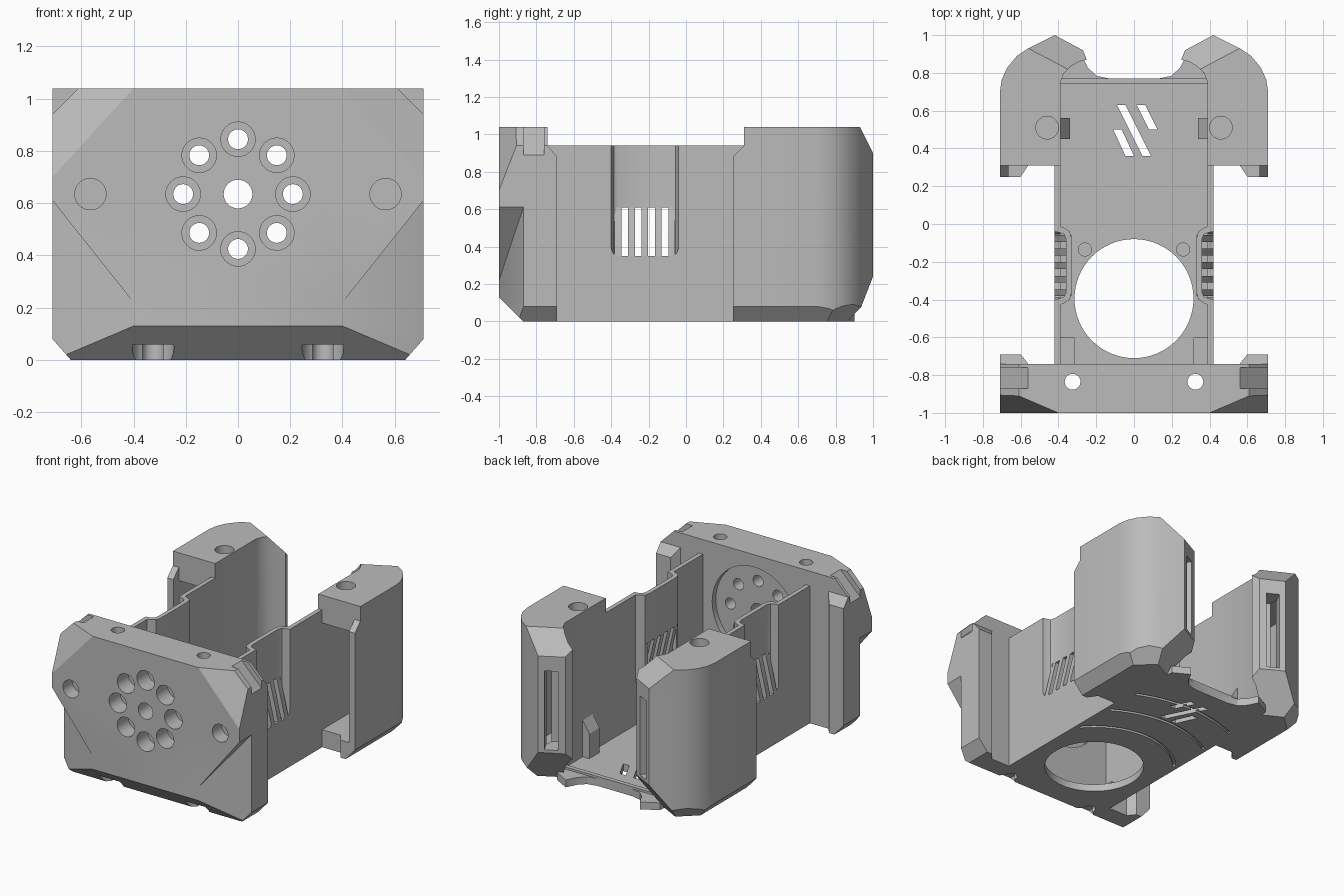
import bpy, bmesh, math
from mathutils import Vector

cube = bpy.data.objects.get("Cube")
if cube:
    bpy.data.objects.remove(cube)

grey = bpy.data.materials.new("matte grey")
grey.use_nodes = True
colour = (0.5, 0.5, 0.5, 1)
grey.diffuse_color = colour
grey.node_tree.nodes["Principled BSDF"].inputs["Base Color"].default_value = colour


def add(name, bm):
    bmesh.ops.recalc_face_normals(bm, faces=bm.faces)
    mesh = bpy.data.meshes.new(name)
    bm.to_mesh(mesh)
    bm.free()
    mesh.materials.append(grey)
    ob = bpy.data.objects.new(name, mesh)
    bpy.context.scene.collection.objects.link(ob)
    return ob


def prism(name, points, axis, lo, hi):
    """Extrude a 2D outline along an axis."""
    place = {"x": lambda p, h: (h, p[0], p[1]),
             "y": lambda p, h: (p[0], h, p[1]),
             "z": lambda p, h: (p[0], p[1], h)}[axis]
    bm = bmesh.new()
    face = bm.faces.new([bm.verts.new(place(p, lo)) for p in points])
    top = bmesh.ops.extrude_face_region(bm, geom=[face])["geom"]
    move = Vector(place((0, 0), hi - lo))
    bmesh.ops.translate(bm, vec=move, verts=[g for g in top if isinstance(g, bmesh.types.BMVert)])
    return add(name, bm)


def box(name, x0, x1, y0, y1, z0, z1):
    return prism(name, [(x0, y0), (x1, y0), (x1, y1), (x0, y1)], "z", z0, z1)


def rod(name, axis, u, v, r, lo, hi, n=32):
    ring = [(u + r * math.cos(2 * math.pi * i / n), v + r * math.sin(2 * math.pi * i / n)) for i in range(n)]
    return prism(name, ring, axis, lo, hi)


def slice_off(ob, point, normal):
    """Remove everything on the normal side of a plane and close the cut."""
    bm = bmesh.new()
    bm.from_mesh(ob.data)
    geom = bm.verts[:] + bm.edges[:] + bm.faces[:]
    cut = bmesh.ops.bisect_plane(bm, geom=geom, plane_co=point, plane_no=normal, clear_outer=True)
    edges = [g for g in cut["geom_cut"] if isinstance(g, bmesh.types.BMEdge)]
    bmesh.ops.contextual_create(bm, geom=edges)
    bmesh.ops.recalc_face_normals(bm, faces=bm.faces)
    bm.to_mesh(ob.data)
    bm.free()


def slice_through(ob, a, b, c, outside):
    """Slice by the plane through three points, dropping the side of 'outside'."""
    a, b, c = Vector(a), Vector(b), Vector(c)
    n = (b - a).cross(c - a)
    slice_off(ob, a, n if n.dot(Vector(outside) - a) > 0 else -n)


def finish(ob, cutters=(), mirror=False):
    """Bake cuts and mirroring, remove the cutters and shade the result."""
    for c in cutters:
        c.hide_render = True
        m = ob.modifiers.new("cut", "BOOLEAN")
        m.operation, m.solver, m.object = "DIFFERENCE", "EXACT", c
    if mirror:
        m = ob.modifiers.new("mirror", "MIRROR")
        m.use_mirror_merge = False
    bpy.context.view_layer.update()
    graph = bpy.context.evaluated_depsgraph_get()
    mesh = bpy.data.meshes.new_from_object(ob.evaluated_get(graph))
    ob.modifiers.clear()
    ob.data = mesh
    for c in cutters:
        bpy.data.objects.remove(c)
    bpy.ops.object.select_all(action="DESELECT")
    ob.select_set(True)
    bpy.context.view_layer.objects.active = ob
    bpy.ops.object.shade_smooth_by_angle(angle=math.radians(28))


# Front plate with chamfered corners
W, H = 0.71, 1.04
plate = box("front_plate", -W, W, -1, -0.74, 0, H)
slice_through(plate, (0, -1, 0.13), (1, -1, 0.13), (0, -0.87, 0), (0, -1, 0))
for s in (1, -1):
    slice_through(plate, (s * W, 0, 0.08), (s * W, 1, 0.08), (s * 0.64, 0, 0), (s, 0, 0))
    slice_through(plate, (s * 0.61, 0, H), (s * 0.61, 1, H), (s * W, 0, 0.94), (s, 0, H))
    slice_through(plate, (s * 0.4, -1, H), (s * W, -1, 0.7), (s * 0.61, -0.91, H), (s, -1, H))

# Vent holes, screw holes, side pockets and strap slots in the plate
cuts = [rod("vent", "y", 0, 0.635, 0.055, -1.1, -0.6),
        rod("fan_recess", "y", 0, 0.635, 0.32, -0.78, -0.7, 48)]
for i in range(8):
    a = i * math.pi / 4
    u, v = 0.21 * math.cos(a), 0.635 + 0.21 * math.sin(a)
    cuts += [rod("bore", "y", u, v, 0.038, -1.1, -0.6), rod("counterbore", "y", u, v, 0.066, -1.1, -0.88)]
for s in (1, -1):
    cuts += [rod("magnet_hole", "y", s * 0.565, 0.635, 0.06, -1.1, -0.9),
             rod("screw_hole", "z", s * 0.325, -0.835, 0.042, -0.1, 1.2),
             rod("screw_head", "z", s * 0.325, -0.915, 0.08, -0.1, 0.06)]
    pocket = prism("pocket", [(s * 0.4, -1), (s * 0.8, -0.83), (s * 0.8, -1.1), (s * 0.4, -1.1)], "z", -0.1, 1)
    slice_through(pocket, (s * 0.4, -1, 0.22), (s * W, -1, 0.61), (s * 0.4, 0, 0.24), (s * 0.4, -1, 1))
    strap = prism("strap_slot", [(s * 0.5, 1.1), (s * 0.53, 1.13), (s * 0.8, 0.86), (s * 0.77, 0.83)],
                  "y", -0.87, -0.76)
    cuts += [pocket, strap]
finish(plate, cuts)

# Flanges behind the plate edges
flange = prism("plate_flange", [(0.56, -0.74), (0.6, -0.69), (W, -0.69), (W, -0.74)], "z", 0, 0.94)
slice_through(flange, (0, -0.74, 0.94), (1, -0.74, 0.94), (0, -0.69, 0.88), (0, -0.6, 1))
slice_through(flange, (W, 0, 0.08), (W, 1, 0.08), (0.64, 0, 0), (1, 0, 0))
finish(flange, mirror=True)

# Floor with the large round opening, slanted slots and curved grooves below
half = [(0.42, -0.75), (0.42, 0.4), (0.39, 0.84), (0.28, 0.9), (0.245, 0.83), (0.2, 0.785), (0.13, 0.77)]
floor = prism("floor", half + [(-x, y) for x, y in reversed(half)], "z", 0, 0.05)
cuts = [rod("opening", "z", 0, -0.395, 0.315, -0.1, 0.2, 64)]
for x0, y0, x1, y1 in ((-0.09, 0.63, 0.045, 0.36), (0.015, 0.63, 0.08, 0.5), (-0.11, 0.5, -0.045, 0.36)):
    cuts.append(prism("slot", [(x0, y0), (x1, y1), (x1 + 0.045, y1), (x0 + 0.045, y0)], "z", -0.1, 0.2))
for r in (0.5, 0.72, 0.95):
    arc = [math.radians(20 + 5 * i) for i in range(29)]
    outline = [(r * math.cos(a), r * math.sin(a) - 0.395) for a in arc]
    outline += [((r + 0.02) * math.cos(a), (r + 0.02) * math.sin(a) - 0.395) for a in reversed(arc)]
    cuts.append(prism("groove", outline, "z", -0.05, 0.015))
finish(floor, cuts)
finish(box("floor_lip", -0.39, 0.39, 0.74, 0.77, 0.04, 0.065))

# Side walls with a recessed grip area
wall = box("side_wall", 0.39, 0.42, -0.75, 0.33, 0, 0.94)
notch = [(-0.4, 1), (-0.4, 0.39), (-0.388, 0.362), (-0.36, 0.35), (-0.08, 0.35), (-0.052, 0.362), (-0.04, 0.39), (-0.04, 1)]
finish(wall, [prism("notch", notch, "x", 0.3, 0.5)], mirror=True)
outer = [(0.42, -0.4), (0.395, -0.395), (0.37, -0.385), (0.36, -0.36)]
inner = [(0.4, -0.43), (0.37, -0.42), (0.34, -0.4), (0.33, -0.36)]
outer += [(x, -0.44 - y) for x, y in reversed(outer)]
inner += [(x, -0.44 - y) for x, y in reversed(inner)]
recess = prism("recessed_wall", outer + inner[::-1], "z", 0.34, 0.94)
finish(recess, [box("window", 0.2, 0.5, -0.375, -0.065, 0.35, 0.61)], mirror=True)

# Sloping grille bars under each recess
for i in range(5):
    y = -0.364 + i * 0.072
    bar = prism("grille_bar", [(0.33, 0.61), (0.36, 0.61), (0.42, 0.36), (0.42, 0.33), (0.395, 0.33)], "y", y - 0.018, y + 0.018)
    finish(bar, mirror=True)

# Rear pillars: hollow, open to the front, with a slot in the rear inner face
plan = [(0.39, 0.31), (W, 0.31), (W, 0.7), (0.7, 0.765), (0.67, 0.83), (0.62, 0.89), (0.56, 0.93), (0.42, 1),
        (0.27, 0.92), (0.25, 0.87), (0.29, 0.86), (0.335, 0.835), (0.37, 0.8), (0.39, 0.75)]
pillar = prism("rear_pillar", plan, "z", 0, H)
slice_through(pillar, (0.37, 0.83, H), (0.56, 0.93, H), (0.42, 1, 0.9), (0.4, 1, H))
slice_through(pillar, (0.37, 0.83, 0.06), (0.56, 0.93, 0.06), (0.42, 1, 0.24), (0.4, 1, 0))
slice_through(pillar, (W, 0, 0.08), (W, 1, 0.08), (0.64, 0, 0), (1, 0, 0))
slice_through(pillar, (0.67, 0.83, 0.08), (0.56, 0.93, 0.08), (0.57, 0.82, 0), (0.8, 1, 0))
along, inward = Vector((0.88, 0.47)), Vector((0.47, -0.88))
centre = Vector((0.345, 0.96))
slot = [centre + along * a + inward * b for a, b in ((-0.045, -0.1), (0.045, -0.1), (0.045, 0.13), (-0.03, 0.13))]
cavity = [(0.42, 0.2), (0.665, 0.2), (0.665, 0.7), (0.62, 0.81), (0.54, 0.88), (0.42, 0.9)]
finish(pillar, [prism("cavity", cavity, "z", 0.12, 0.85), prism("rear_slot", slot, "z", 0.26, 0.8),
                rod("top_hole", "z", 0.46, 0.51, 0.06, 0.88, 1.2)], mirror=True)

# Forward edge of the pillar shell and its lower catch
edge = prism("pillar_edge", [(0.25, 0), (0.25, 0.88), (0.31, 0.94), (0.31, 0)], "x", 0.665, W)
catch = prism("pillar_catch", [(0.56, 0.31), (0.6, 0.25), (0.67, 0.25), (0.67, 0.31)], "z", 0, 0.12)
for part in (edge, catch):
    slice_through(part, (W, 0, 0.08), (W, 1, 0.08), (0.64, 0, 0), (1, 0, 0))
    finish(part, mirror=True)

# Small posts, pins and blocks inside the bay
finish(prism("bay_post", [(0.34, 0.04), (0.34, 0.22), (0.39, 0.3), (0.39, 0.04)], "y", 0.45, 0.56), mirror=True)
finish(box("bay_block", 0.315, 0.4, -0.75, -0.6, 0.04, 0.1), mirror=True)
finish(rod("floor_pin", "z", 0.26, -0.135, 0.037, 0.04, 0.1), mirror=True)
